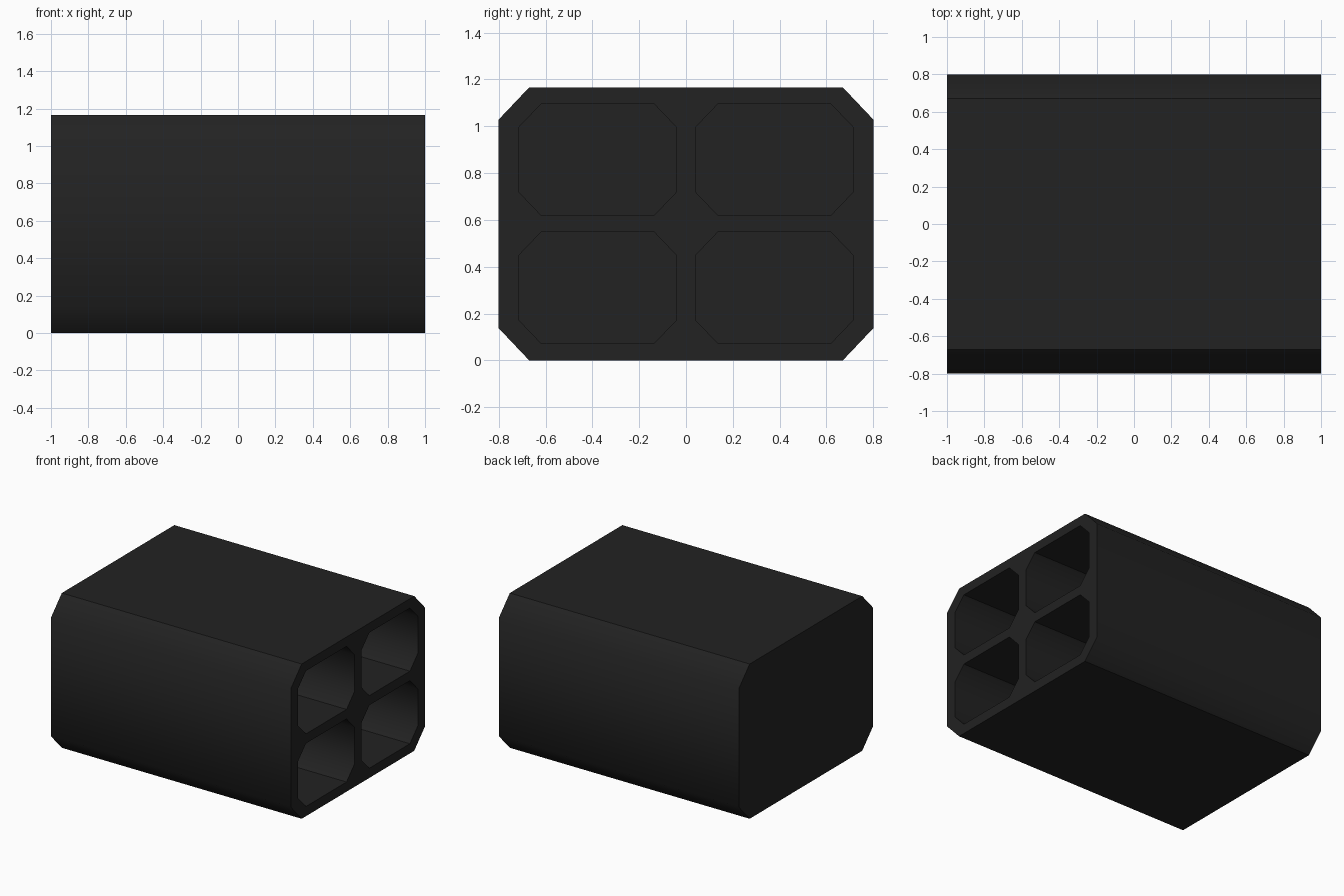
import bpy
import bmesh
from math import radians

cube = bpy.data.objects.get("Cube")
if cube:
    bpy.data.objects.remove(cube, do_unlink=True)

LENGTH, HALF_WIDTH, HEIGHT = 2.0, 0.8, 1.166
POCKET_FLOOR = -0.6

black = bpy.data.materials.new("matte black")
black.use_nodes = True
colour = (0.016, 0.016, 0.016, 1)
black.diffuse_color = colour
bsdf = black.node_tree.nodes["Principled BSDF"]
bsdf.inputs["Base Color"].default_value = colour
bsdf.inputs["Roughness"].default_value = 0.8


def add_prism(bm, x0, x1, y0, y1, z0, z1, cy, cz):
    """Chamfered rectangle in the YZ plane, extruded along X."""
    profile = [(y0 + cy, z0), (y1 - cy, z0), (y1, z0 + cz), (y1, z1 - cz),
               (y1 - cy, z1), (y0 + cy, z1), (y0, z1 - cz), (y0, z0 + cz)]
    face = bm.faces.new([bm.verts.new((x0, y, z)) for y, z in profile])
    new = bmesh.ops.extrude_face_region(bm, geom=[face])["geom"]
    verts = [g for g in new if isinstance(g, bmesh.types.BMVert)]
    bmesh.ops.translate(bm, vec=(x1 - x0, 0, 0), verts=verts)


def make_object(name, bm):
    bmesh.ops.recalc_face_normals(bm, faces=bm.faces)
    mesh = bpy.data.meshes.new(name)
    bm.to_mesh(mesh)
    bm.free()
    mesh.materials.append(black)
    obj = bpy.data.objects.new(name, mesh)
    bpy.context.collection.objects.link(obj)
    return obj


# Outer casing with chamfered long edges
bm = bmesh.new()
add_prism(bm, -LENGTH / 2, LENGTH / 2, -HALF_WIDTH, HALF_WIDTH, 0, HEIGHT, 0.13, 0.137)
casing = make_object("casing", bm)

# Four pockets sunk into the open end
bm = bmesh.new()
for y0 in (-0.715, 0.04):
    for z0 in (0.073, 0.62):
        add_prism(bm, POCKET_FLOOR, LENGTH / 2 + 0.1, y0, y0 + 0.675, z0, z0 + 0.475, 0.096, 0.1)
cutter = make_object("pocket_cutter", bm)
cutter.hide_render = True

cut = casing.modifiers.new("pockets", "BOOLEAN")
cut.operation = "DIFFERENCE"
cut.solver = "EXACT"
cut.object = cutter

bpy.ops.object.select_all(action="DESELECT")
casing.select_set(True)
bpy.context.view_layer.objects.active = casing
bpy.ops.object.modifier_apply(modifier=cut.name)
bpy.data.objects.remove(cutter, do_unlink=True)

# Side walls blend into their chamfers; top and bottom edges stay sharp
bpy.ops.object.shade_smooth_by_angle(angle=radians(45))
